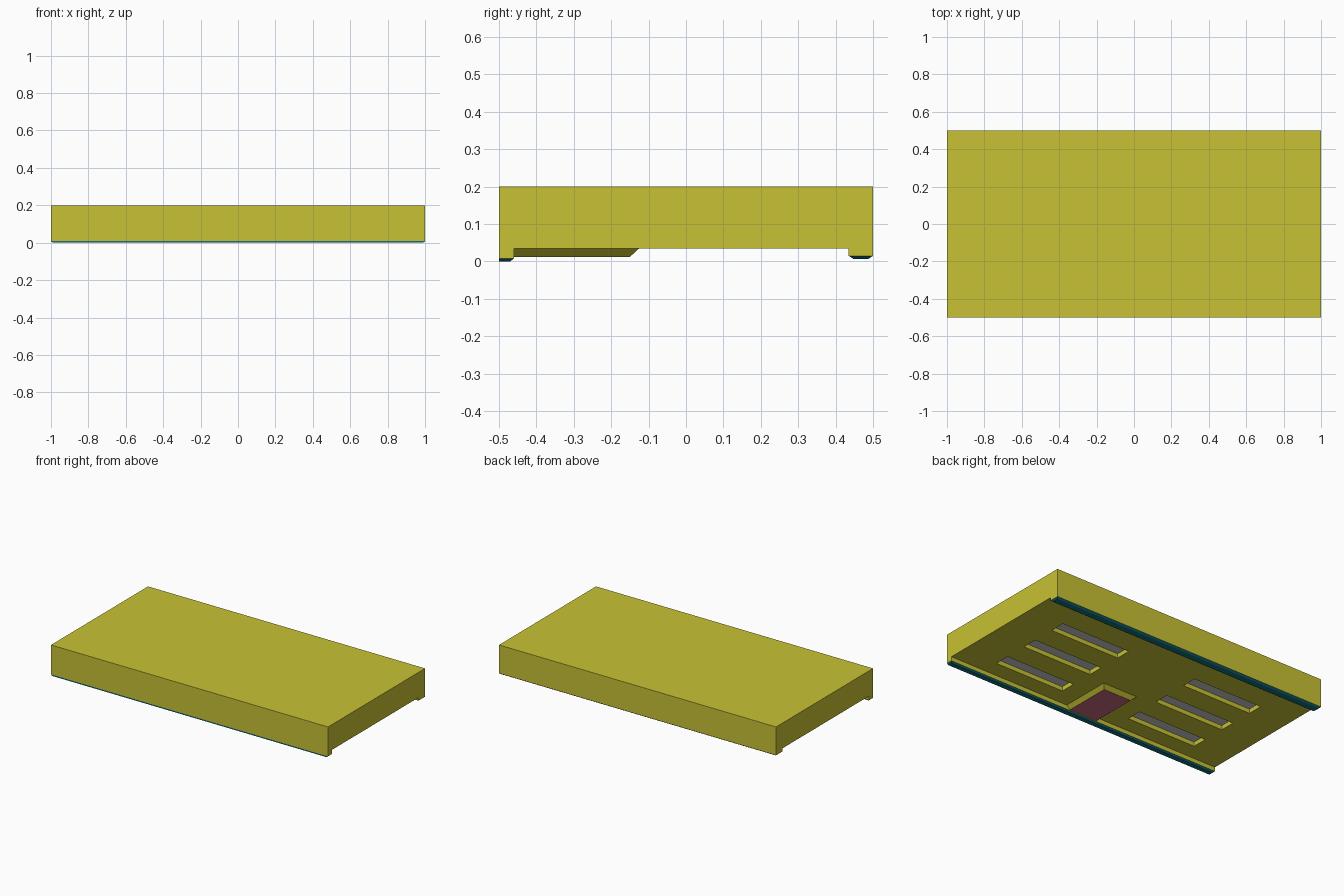
import bpy, bmesh

if "Cube" in bpy.data.objects:
    bpy.data.objects.remove(bpy.data.objects["Cube"])


def material(name, rgb):
    m = bpy.data.materials.new(name)
    m.diffuse_color = (*rgb, 1)
    m.use_nodes = True
    m.node_tree.nodes["Principled BSDF"].inputs["Base Color"].default_value = m.diffuse_color
    return m


YELLOW = material("yellow", (0.58, 0.54, 0.035))
TEAL = material("teal", (0.006, 0.16, 0.2))
ROSE = material("rose", (0.58, 0.15, 0.22))


def finish(name, bm, *mats):
    bmesh.ops.recalc_face_normals(bm, faces=bm.faces)
    me = bpy.data.meshes.new(name)
    bm.to_mesh(me)
    bm.free()
    for m in mats:
        me.materials.append(m)
    ob = bpy.data.objects.new(name, me)
    bpy.context.collection.objects.link(ob)
    return ob


def frustum(bm, top, bottom):
    """Tapered block; each end is (x0, x1, y0, y1, z)."""
    rings = [[bm.verts.new(p) for p in ((a, c, z), (b, c, z), (b, d, z), (a, d, z))]
             for a, b, c, d, z in (top, bottom)]
    t, u = rings
    bm.faces.new(t)
    low = bm.faces.new(u)
    for i in range(4):
        j = (i + 1) % 4
        bm.faces.new((t[i], t[j], u[j], u[i]))
    return low


# Casing: side profile swept along x, with chamfered ends on the underside
LIP_F, LIP_B, UNDER = -0.46, 0.435, 0.035
profile = [(-0.5, 0.2), (-0.5, 0.008), (LIP_F, 0.008), (LIP_F, UNDER),
           (LIP_B, UNDER), (LIP_B, 0.015), (0.5, 0.015), (0.5, 0.2)]
bm = bmesh.new()
face = bm.faces.new([bm.verts.new((-1, y, z)) for y, z in profile])
swept = bmesh.ops.extrude_face_region(bm, geom=[face], use_keep_orig=True)["geom"]
bmesh.ops.translate(bm, vec=(2, 0, 0), verts=[v for v in swept if isinstance(v, bmesh.types.BMVert)])
bmesh.ops.recalc_face_normals(bm, faces=bm.faces)
ends = [e for e in bm.edges if all(abs(v.co.z - UNDER) < 1e-4 for v in e.verts)
        and abs(e.verts[0].co.x - e.verts[1].co.x) < 1e-4]
bmesh.ops.bevel(bm, geom=ends, offset=0.007, segments=1, affect='EDGES')
casing = finish("casing", bm, YELLOW)

# Six recessed slots in the underside, with grey floors
DEPTH = 0.03
slots = [(sx * 0.5, y) for sx in (-1, 1) for y in (-0.3, -0.05, 0.2)]
cut, floors = bmesh.new(), bmesh.new()
for x, y in slots:
    box = (x - 0.25, x + 0.25, y - 0.05, y + 0.05)
    frustum(cut, (*box, UNDER + DEPTH), (*box, 0.0))
    frustum(floors, (*box, UNDER + DEPTH), (*box, UNDER + DEPTH - 0.002))
cutter = finish("slot_cutter", cut, YELLOW)
cutter.hide_render = True
cutter.hide_set(True)
finish("slot_floors", floors)
mod = casing.modifiers.new("slots", 'BOOLEAN')
mod.object = cutter
mod.operation = 'DIFFERENCE'
mod.solver = 'EXACT'

# Tapered block under the front centre, with a rose underside
bm = bmesh.new()
low = frustum(bm, (-0.125, 0.125, LIP_F, -0.125, UNDER), (-0.1, 0.1, LIP_F, -0.15, 0.012))
low.material_index = 1
finish("latch_block", bm, YELLOW, ROSE)

# Teal seal strips under the lips
for name, y0, y1, in0, in1, z in (("front_strip", -0.5, LIP_F, 0.0, 0.01, 0.008),
                                  ("back_strip", LIP_B, 0.5, 0.012, 0.012, 0.015)):
    bm = bmesh.new()
    frustum(bm, (-1, 1, y0, y1, z), (-0.99, 0.99, y0 + in0, y1 - in1, z - 0.008))
    finish(name, bm, TEAL)
